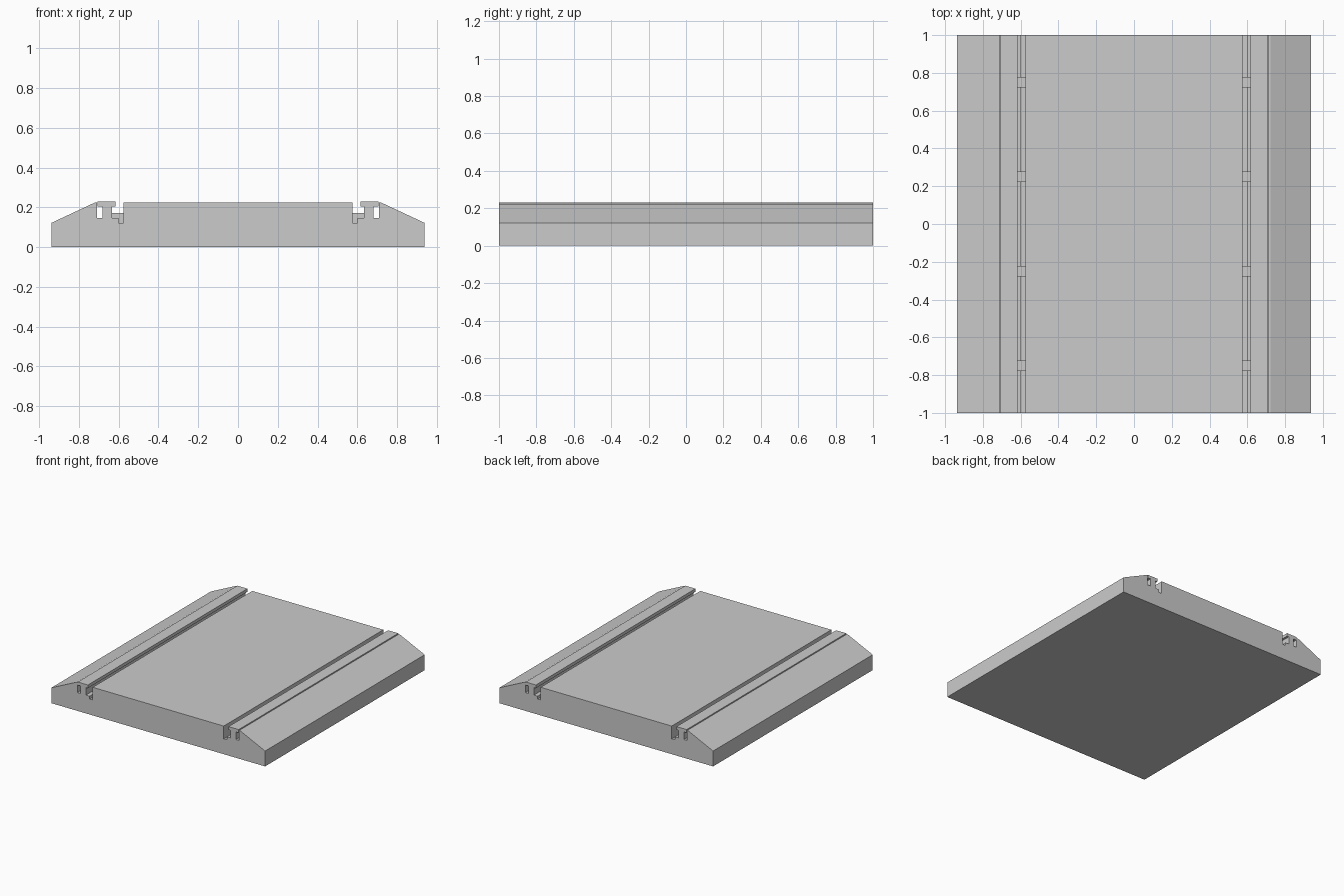
import bpy, bmesh

if "Cube" in bpy.data.objects:
    bpy.data.objects.remove(bpy.data.objects["Cube"])


def extrude_profile(name, points, y0=-1.0, y1=1.0):
    """Extrude an (x, z) outline along y into a closed solid."""
    bm = bmesh.new()
    face = bm.faces.new([bm.verts.new((x, y0, z)) for x, z in points])
    out = bmesh.ops.extrude_face_region(bm, geom=[face])
    verts = [v for v in out["geom"] if isinstance(v, bmesh.types.BMVert)]
    bmesh.ops.translate(bm, verts=verts, vec=(0, y1 - y0, 0))
    bmesh.ops.recalc_face_normals(bm, faces=bm.faces)
    mesh = bpy.data.meshes.new(name)
    bm.to_mesh(mesh)
    bm.free()
    obj = bpy.data.objects.new(name, mesh)
    bpy.context.collection.objects.link(obj)
    return obj


def mirrored(points, side):
    return [(x * side, z) for x, z in points]


FLOOR, TOP = 0.122, 0.223

# Crossing slab: raised centre, two rail channels, sloped shoulders
half = [(0.575, TOP), (0.575, FLOOR), (0.709, FLOOR),
        (0.709, TOP), (0.722, TOP), (0.938, FLOOR), (0.938, 0.0)]
extrude_profile("crossing_slab", half + mirrored(half, -1)[::-1])

# Rail section: wide foot, web and head
rail = [(0.602, FLOOR), (0.709, FLOOR), (0.709, 0.145), (0.681, 0.145),
        (0.681, 0.205), (0.706, 0.205), (0.706, 0.23), (0.617, 0.23),
        (0.617, 0.205), (0.634, 0.205), (0.634, 0.145), (0.602, 0.145)]

# Spacer block wrapping over the inner foot of the rail
spacer = [(0.575, FLOOR), (0.602, FLOOR), (0.602, 0.145),
          (0.634, 0.145), (0.634, 0.171), (0.575, 0.171)]

for side, label in ((-1, "left"), (1, "right")):
    extrude_profile(f"rail_{label}", mirrored(rail, side))
    for i, y in enumerate((-0.75, -0.25, 0.25, 0.75)):
        extrude_profile(f"spacer_{label}_{i + 1}", mirrored(spacer, side),
                        y - 0.027, y + 0.027)
